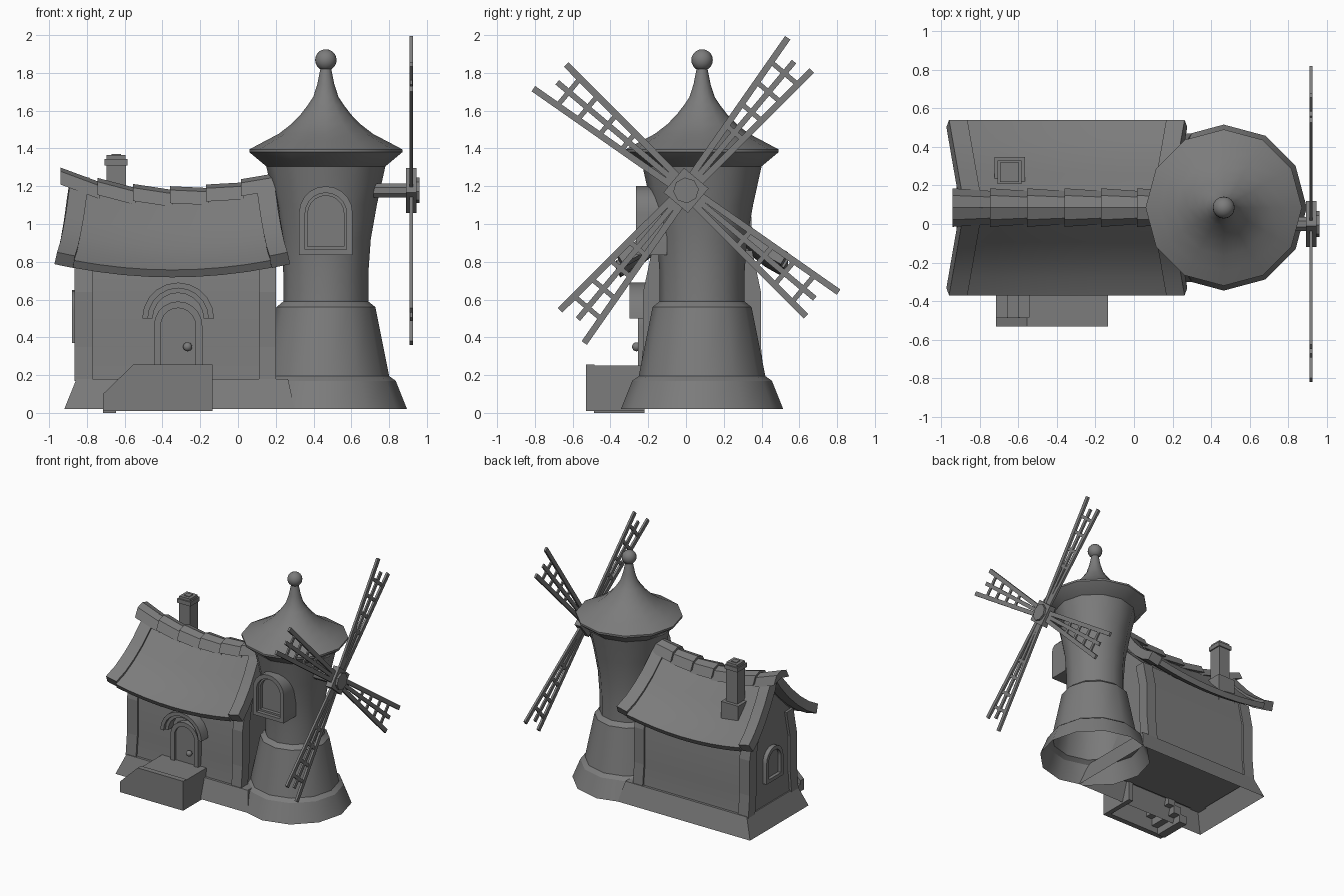
import bpy, bmesh, math
from mathutils import Vector

if "Cube" in bpy.data.objects:
    bpy.data.objects.remove(bpy.data.objects["Cube"], do_unlink=True)

stone = bpy.data.materials.new("plain grey")
stone.use_nodes = True
GREY = (0.2, 0.2, 0.2, 1)
stone.diffuse_color = GREY
stone.node_tree.nodes["Principled BSDF"].inputs["Base Color"].default_value = GREY
CY = 0.085     # centre line of house and tower
CX = -0.348    # middle of the roof
TX = 0.465     # tower axis


def finish(name, bm, smooth=None, recalc=True):
    if recalc:
        bmesh.ops.recalc_face_normals(bm, faces=bm.faces)
    mesh = bpy.data.meshes.new(name)
    bm.to_mesh(mesh)
    bm.free()
    mesh.materials.append(stone)
    ob = bpy.data.objects.new(name, mesh)
    bpy.context.collection.objects.link(ob)
    if smooth:
        bpy.ops.object.select_all(action='DESELECT')
        ob.select_set(True)
        bpy.context.view_layer.objects.active = ob
        bpy.ops.object.shade_smooth_by_angle(angle=math.radians(smooth))
    return ob


def loft(name, rings, closed=True, caps=(True, True), smooth=None, recalc=True):
    """Skin a list of equal-length point rings."""
    bm = bmesh.new()
    vs = [[bm.verts.new(p) for p in r] for r in rings]
    n = len(rings[0])
    for a, b in zip(vs, vs[1:]):
        for i in range(n if closed else n - 1):
            j = (i + 1) % n
            bm.faces.new((a[i], a[j], b[j], b[i]))
    for use, ring in zip(caps, (vs[0], vs[-1])):
        if use:
            bm.faces.new(ring)
    return finish(name, bm, smooth, recalc)


def place(axis, p, t):
    return (t, p[0], p[1]) if axis == 'x' else (p[0], t, p[1])


def prism(name, pts, axis, lo, hi, smooth=None):
    return loft(name, [[place(axis, p, t) for p in pts] for t in (lo, hi)], smooth=smooth)


def box(name, x0, x1, y0, y1, z0, z1):
    return prism(name, [(x0, z0), (x1, z0), (x1, z1), (x0, z1)], 'y', y0, y1)


def lathe(name, profile, sides, cx, cy, caps, smooth):
    ang = [2 * math.pi * i / sides for i in range(sides)]
    return loft(name, [[(cx + r * math.cos(a), cy + r * math.sin(a), z) for a in ang]
                       for r, z in profile], caps=caps, smooth=smooth)


def arch(c, half, bottom, top, steps=10):
    """Outline of a round-topped opening."""
    spring = top - half
    arc = [(c + half * math.cos(math.pi * i / steps), spring + half * math.sin(math.pi * i / steps))
           for i in range(steps + 1)]
    return [(c + half, bottom)] + arc + [(c - half, bottom)]


def frame(name, outer, inner, axis, back, front, closed=True):
    """Band between two outlines, pushed out from back to front."""
    rings = [[place(axis, p, t) for p in pts]
             for pts, t in ((outer, back), (outer, front), (inner, front), (inner, back), (outer, back))]
    n = len(outer)
    loops = [[r[i] for r in rings[:4]] for i in range(n)]
    if closed:
        loops.append(loops[0])
    return loft(name, loops, caps=(not closed, not closed), smooth=30)


# --- tower with flared skirt and bell roof
lathe("tower", [(.43, .02), (.37, .17), (.335, .195), (.262, .56), (.225, .59), (.225, .74),
                (.238, .92), (.27, 1.1), (.315, 1.305)], 12, TX, CY, (False, False), 31)
lathe("tower_roof", [(.30, 1.3), (.315, 1.305), (.405, 1.38), (.405, 1.395), (.33, 1.435), (.25, 1.477),
                     (.185, 1.527), (.135, 1.578), (.095, 1.63), (.067, 1.672), (.045, 1.74), (.025, 1.84)],
      12, TX, CY, (True, True), 31)
bm = bmesh.new()
bmesh.ops.create_uvsphere(bm, u_segments=16, v_segments=10, radius=.057)
bmesh.ops.translate(bm, verts=bm.verts, vec=(TX, CY, 1.868))
finish("roof_ball", bm, 60)

# --- tower window
frame("tower_window_frame", arch(TX, .142, .835, 1.2), arch(TX, .11, .865, 1.165), 'y', -.1, -.265)
frame("tower_window_inner_frame", arch(TX, .111, .864, 1.166), arch(TX, .096, .88, 1.15), 'y', -.1, -.235)
prism("tower_window_pane", arch(TX, .1, .875, 1.155), 'y', -.12, -.205)

# --- house foundation and walls
def rect(x0, x1, half, z):
    return [(x0, CY - half, z), (x1, CY - half, z), (x1, CY + half, z), (x0, CY + half, z)]

loft("foundation", [rect(-.92, .30, .385, .02), rect(-.855, .265, .335, .18)], caps=(False, True))
side = [(.315, .17), (.297, .35), (.297, .64), (.25, .86)]
walls = [(CY + d, z) for d, z in side] + [(CY, 1.1)] + [(CY - d, z) for d, z in reversed(side)]
prism("house_walls", walls, 'x', -.845, .18, 25)

# --- curved corner posts
for s, word in ((-1, "front"), (1, "back")):
    outer = [(CY + s * (d + .015), z) for d, z in side]
    inner = [(CY + s * (d - .075), z) for d, z in reversed(side)]
    prism(word + "_left_post", outer + inner, 'x', .11, .2)
    prism(word + "_right_post", outer + inner, 'x', -.865, -.77)

# --- gable window
frame("gable_window_frame", arch(CY, .11, .37, .65), arch(CY, .08, .4, .62), 'x', -.8, -.88)
prism("gable_window_pane", arch(CY, .082, .398, .622), 'x', -.8, -.853)

# --- door, frame, knob and canopy
DX = -.317
frame("door_frame", arch(DX, .128, .2, .59), arch(DX, .092, .2, .555), 'y', -.18, -.255)
prism("door", arch(DX, .094, .2, .557), 'y', -.18, -.235)
bm = bmesh.new()
bmesh.ops.create_uvsphere(bm, u_segments=12, v_segments=8, radius=.024)
bmesh.ops.translate(bm, verts=bm.verts, vec=(-.267, -.262, .35))
finish("door_knob", bm, 60)

def bow(r):
    return [(DX + r * math.cos(math.pi * i / 10), .5 + r * math.sin(math.pi * i / 10)) for i in range(11)]

frame("door_canopy", bow(.19), bow(.16), 'y', -.18, -.3, closed=False)
frame("door_canopy_lip", bow(.162), bow(.135), 'y', -.18, -.275, closed=False)

# --- landing with side steps and front parapet
prism("parapet", [(-.715, .01), (-.135, .01), (-.135, .255), (-.555, .255), (-.715, .1)], 'y', -.53, -.485)
box("landing", -.545, -.135, -.486, -.22, .2, .25)
box("landing_end", -.175, -.135, -.486, -.22, .01, .25)
for i in range(3):
    x = -.715 + .057 * i
    box("step_%d" % (i + 1), x, x + .07, -.486, -.22, .06 * i, .06 * i + .07)

# --- sagging roof
SLOPE = [(0, 1.17), (.09, 1.085), (.18, .972), (.27, .882), (.36, .81), (.455, .757)]
ACROSS = [(-d, z) for d, z in reversed(SLOPE)] + SLOPE[1:]

def roof_half(d):
    return .44 + .08 * abs(d) / .455

def roof_sheet(name, f0, f1, segs, add0, add1, lift, thick):
    rings = []
    for i in range(segs + 1):
        t = i / segs
        ring = []
        for d, z in ACROSS:
            L = roof_half(d)
            x = (f0 * L + add0) * (1 - t) + (f1 * L + add1) * t
            ring.append((CX + x, CY + d, z + lift + .05 * (x / L) ** 2))
        rings.append(ring)
    ob = loft(name, rings, closed=False, caps=(False, False), recalc=False)
    if ob.data.polygons[0].normal.z < 0:
        ob.data.flip_normals()
    ob.data.polygons.foreach_set("use_smooth", [True] * len(ob.data.polygons))
    mod = ob.modifiers.new("thickness", 'SOLIDIFY')
    mod.thickness = thick
    mod.offset = -1
    bpy.context.view_layer.objects.active = ob
    ob.select_set(True)
    bpy.ops.object.modifier_apply(modifier=mod.name)
    bpy.ops.object.select_all(action='DESELECT')
    ob.select_set(True)
    bpy.ops.object.shade_smooth_by_angle(angle=math.radians(30))

roof_sheet("house_roof", -1, 1, 8, 0, 0, 0, .045)
roof_sheet("right_bargeboard", -1, -1, 2, -.09, .005, .025, .075)
roof_sheet("left_bargeboard", 1, 1, 2, -.005, .09, .025, .075)

# --- overlapping ridge caps
EDGES = [-.94, -.745, -.555, -.36, -.17, .015, .21]
for i in range(6):
    rings = []
    for x, w, up in ((EDGES[i], 1.05, .02), (EDGES[i + 1] + .015, .9, 0)):
        z = 1.165 + up + .065 * ((x - CX) / .48) ** 2
        rings.append([(x, CY + d * w, z + h) for d, h in
                      ((-.095, -.075), (-.06, -.005), (0, .015), (.06, -.005), (.095, -.075), (0, -.05))])
    loft("ridge_cap_%d" % (i + 1), rings)

# --- chimney: base, shaft and stepped cap
for name, h, z0, z1 in (("chimney_base", .079, .8, 1.04), ("chimney_shaft", .052, 1.0, 1.31),
                        ("chimney_cap", .061, 1.31, 1.345), ("chimney_rim", .05, 1.34, 1.365),
                        ("chimney_pot", .025, 1.36, 1.37)):
    box(name, -.645 - h, -.645 + h, .268 - h, .268 + h, z0, z1)

# --- windmill axle and hub
HZ = 1.178

def disc(name, r, sides, x0, x1, turn):
    pts = [(r * math.cos(turn + 2 * math.pi * i / sides), HZ + r * math.sin(turn + 2 * math.pi * i / sides))
           for i in range(sides)]
    return prism(name, pts, 'x', x0, x1)

disc("axle", .04, 8, .68, .96, math.pi / 8)
disc("hub_plate", .12, 4, .89, .945, math.radians(5))
disc("hub_nut", .068, 8, .94, .962, math.radians(5))

# --- four lattice sails, each with three spars and rungs
def bar(name, ang, a, b, width, x0, x1):
    a, b = Vector(a), Vector(b)
    n = (b - a).normalized().orthogonal() * width / 2
    c, s = math.cos(ang), math.sin(ang)
    pts = [(p.x * c - p.y * s, HZ + p.x * s + p.y * c) for p in (a + n, b + n, b - n, a - n)]
    prism(name, pts, 'x', x0, x1)

def spread(r):
    return .035 + (r - .15) * .088

for k in range(4):
    ang = math.radians(50 + 90 * k)
    tag = "sail_%d_" % (k + 1)
    bar(tag + "long_spar", ang, (.06, spread(.06)), (.965, spread(.965)), .034, .908, .926)
    bar(tag + "short_spar", ang, (.06, -spread(.06)), (.915, -spread(.915)), .034, .908, .926)
    bar(tag + "middle_spar", ang, (.06, 0), (.89, 0), .03, .91, .924)
    for j, r in enumerate((.4, .54, .68, .81)):
        bar(tag + "rung_%d" % (j + 1), ang, (r, -spread(r)), (r, spread(r)), .026, .911, .923)
